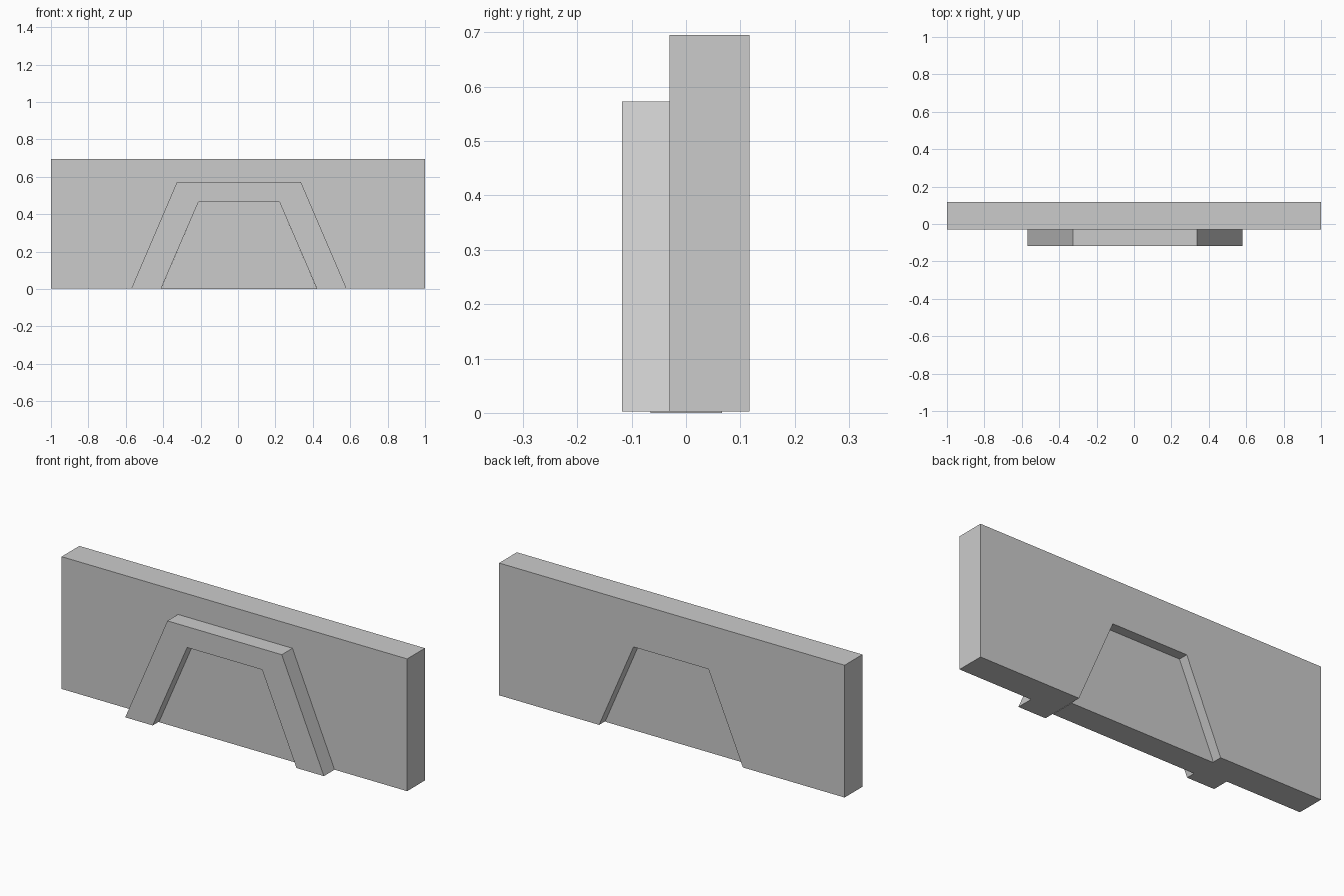
import bpy, bmesh

if "Cube" in bpy.data.objects:
    bpy.data.objects.remove(bpy.data.objects["Cube"])

CX = 0.005  # centre line of the opening


def extrude_profile(name, pts, y0, y1):
    """Solid made from an x-z outline, pushed from y0 to y1."""
    bm = bmesh.new()
    face = bm.faces.new([bm.verts.new((x, y0, z)) for x, z in pts])
    res = bmesh.ops.extrude_face_region(bm, geom=[face])
    verts = [g for g in res["geom"] if isinstance(g, bmesh.types.BMVert)]
    bmesh.ops.translate(bm, verts=verts, vec=(0, y1 - y0, 0))
    bmesh.ops.recalc_face_normals(bm, faces=bm.faces)
    me = bpy.data.meshes.new(name)
    bm.to_mesh(me)
    bm.free()
    ob = bpy.data.objects.new(name, me)
    bpy.context.collection.objects.link(ob)
    return ob


def trapezoid(bottom, top, height, z0=0.0):
    """Outline from bottom left, over the top, to bottom right."""
    return [(CX - bottom, z0), (CX - top, height),
            (CX + top, height), (CX + bottom, z0)]


BASE = 0.003
inner = trapezoid(0.416, 0.217, 0.464, BASE)
outer = trapezoid(0.575, 0.331, 0.573, BASE)

# wall slab with a trapezoid opening
extrude_profile("wall", [(-1, BASE), *inner, (1, BASE), (1, 0.695), (-1, 0.695)],
                -0.03, 0.117)

# raised surround on the front
extrude_profile("door_frame", outer + inner[::-1], -0.118, -0.03)

# door panel, recessed front and back
extrude_profile("door_panel", trapezoid(0.417, 0.217, 0.464), -0.065, 0.066)
